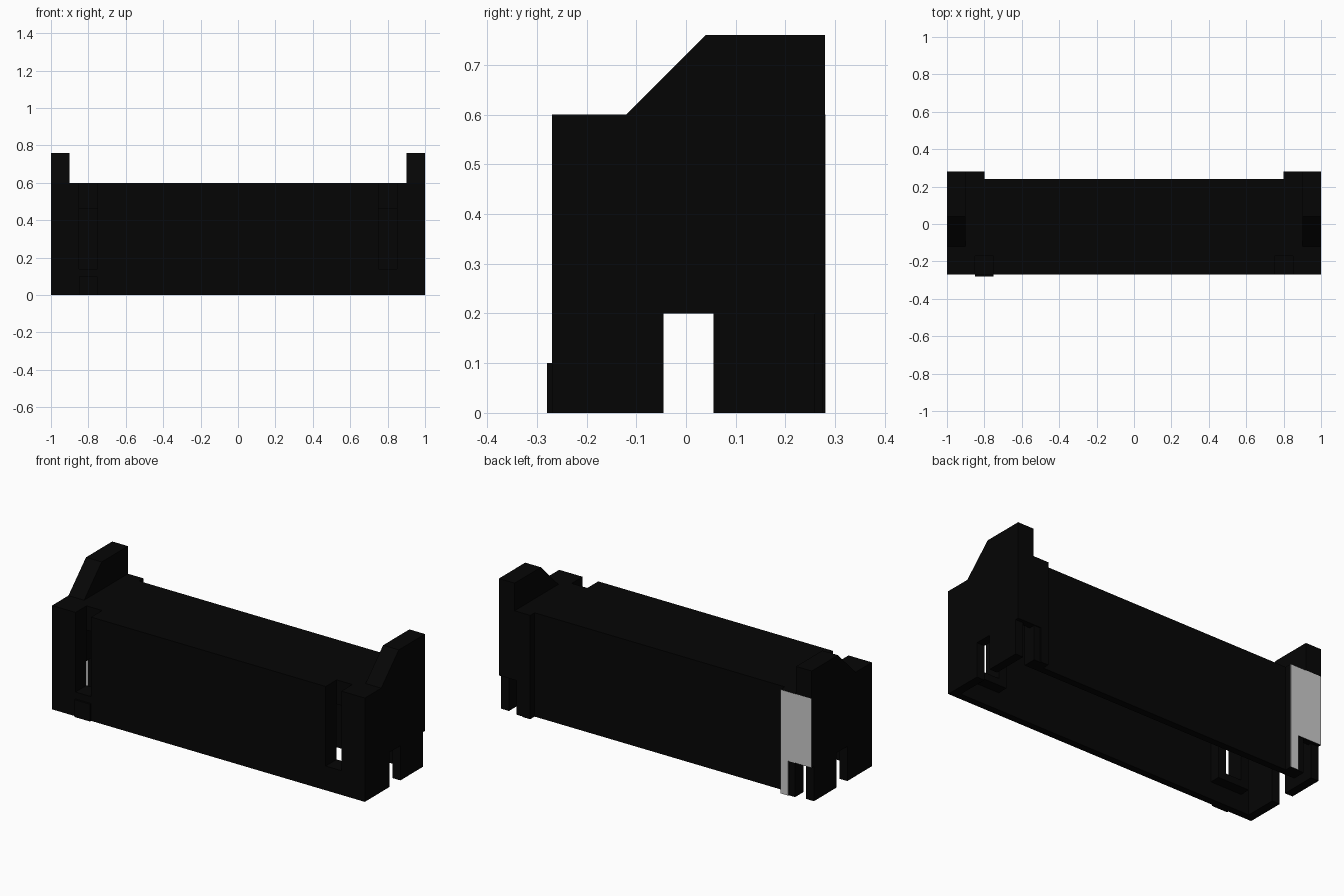
import bpy, bmesh
from mathutils import Vector

if "Cube" in bpy.data.objects:
    bpy.data.objects.remove(bpy.data.objects["Cube"])

black = bpy.data.materials.new("black_plastic")
black.diffuse_color = (0.0016, 0.0016, 0.0016, 1)
black.use_nodes = True
black.node_tree.nodes["Principled BSDF"].inputs["Base Color"].default_value = black.diffuse_color


def prism(name, pts, axis, lo, hi, flip=False, mat=black):
    """Extrude a 2D profile along an axis; flip mirrors it to the other x side."""
    place = {"x": lambda a, b, c: (c, a, b),
             "y": lambda a, b, c: (a, c, b),
             "z": lambda a, b, c: (a, b, c)}[axis]
    bm = bmesh.new()
    verts = []
    for a, b in pts:
        p = place(a, b, lo)
        verts.append(bm.verts.new((-p[0], p[1], p[2]) if flip else p))
    face = bm.faces.new(verts)
    ext = bmesh.ops.extrude_face_region(bm, geom=[face])
    move = Vector(place(0, 0, hi - lo))
    if flip:
        move.x = -move.x
    bmesh.ops.translate(bm, vec=move,
                        verts=[g for g in ext["geom"] if isinstance(g, bmesh.types.BMVert)])
    bmesh.ops.recalc_face_normals(bm, faces=bm.faces)
    mesh = bpy.data.meshes.new(name)
    bm.to_mesh(mesh)
    bm.free()
    if mat:
        mesh.materials.append(mat)
    obj = bpy.data.objects.new(name, mesh)
    bpy.context.collection.objects.link(obj)
    return obj


def box(name, x, y, z, flip=False):
    return prism(name, [(x[0], y[0]), (x[1], y[0]), (x[1], y[1]), (x[0], y[1])],
                 "z", z[0], z[1], flip)


def mirrored(half):
    """Complete a half profile (x > 0) with its mirror image."""
    return half + [(-a, b) for a, b in reversed(half)]


# Roof, notched at the front for the two grooves
prism("roof", mirrored([(0.75, -0.27), (0.75, -0.17), (0.85, -0.17), (0.85, -0.27),
                        (1, -0.27), (1, 0.28), (0.8, 0.28), (0.8, 0.24)]),
      "z", 0.56, 0.6)

# Front wall with open-topped grooves
prism("front_wall", mirrored([(1, 0), (1, 0.6), (0.85, 0.6), (0.85, 0.14),
                              (0.75, 0.14), (0.75, 0.6)]),
      "y", -0.27, -0.23)

# Back wall
box("back_wall", (-0.85, 0.85), (0.2, 0.24), (0, 0.58))

# Small locating tab, front left only
box("front_tab", (-0.85, -0.75), (-0.28, -0.24), (0, 0.1))

# Bare grey face on the back left corner
plate = [(0.8, 0), (0.85, 0), (0.85, 0.2), (1, 0.2), (1, 0.6), (0.8, 0.6)]
prism("left_grey_face", plate, "y", 0.28, 0.2805, True, None)

for side, flip in (("right", False), ("left", True)):
    # End wall with the slot at the bottom
    prism(side + "_end_wall",
          [(-0.27, 0), (-0.045, 0), (-0.045, 0.2), (0.055, 0.2), (0.055, 0), (0.26, 0),
           (0.26, 0.2), (0.28, 0.2), (0.28, 0.6), (-0.27, 0.6)],
          "x", 0.95, 1, flip)
    # Raised ear with sloping front
    prism(side + "_ear", [(-0.12, 0.6), (0.04, 0.76), (0.28, 0.76), (0.28, 0.6)],
          "x", 0.9, 1, flip)
    # Back corner plate and the inner partition behind its notch
    prism(side + "_back_plate", plate, "y", 0.24, 0.28, flip)
    box(side + "_partition", (0.85, 0.89), (0.2, 0.275), (0, 0.56), flip)
    # Groove pocket, with a window left open in its back
    box(side + "_groove_inner_wall", (0.7, 0.75), (-0.27, -0.17), (0.1, 0.6), flip)
    box(side + "_groove_outer_wall", (0.85, 0.9), (-0.27, -0.17), (0.1, 0.6), flip)
    box(side + "_groove_floor", (0.75, 0.85), (-0.27, -0.17), (0.1, 0.14), flip)
    box(side + "_groove_back", (0.7, 0.9), (-0.17, -0.15), (0.46, 0.6), flip)
